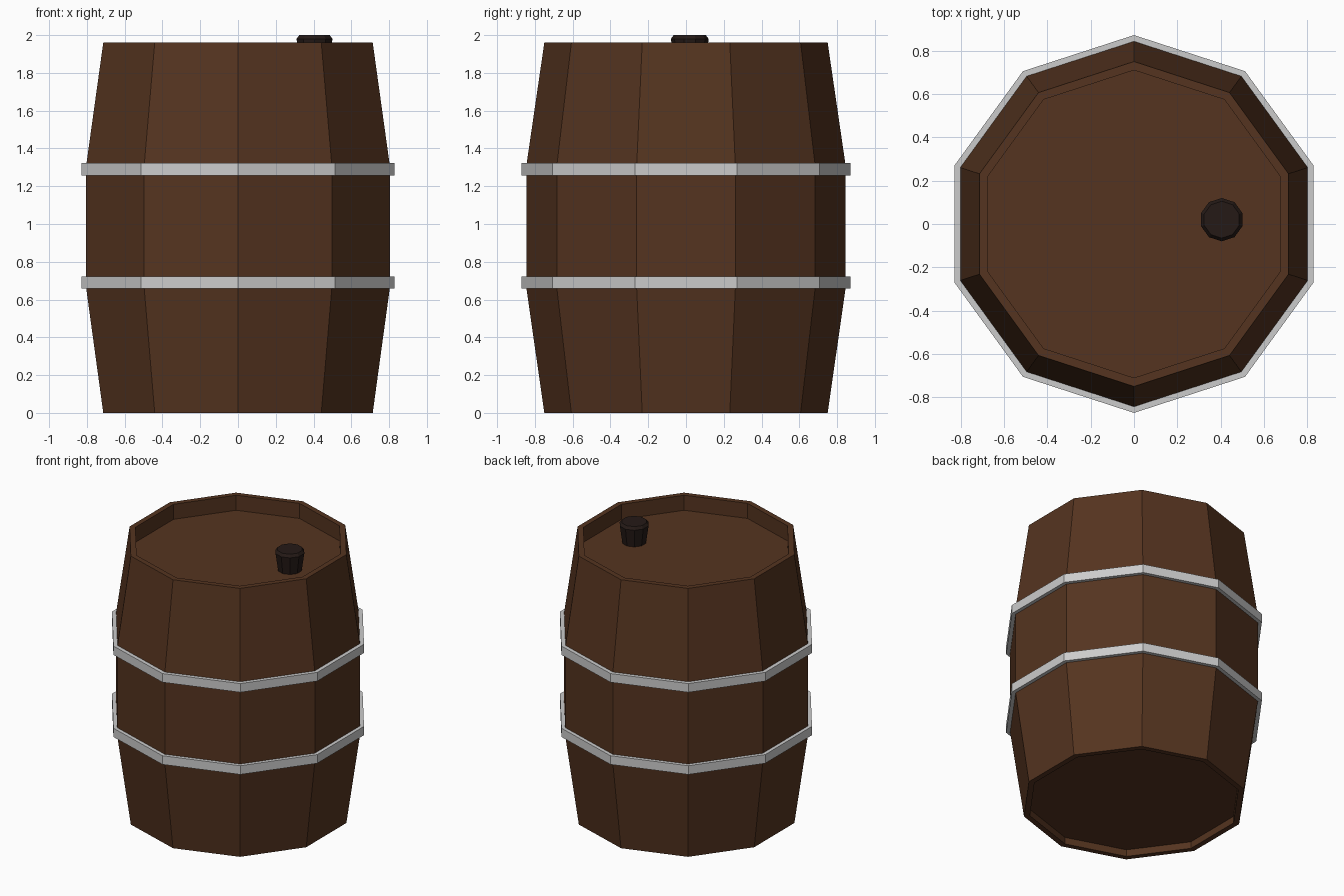
import bpy, bmesh, math

if "Cube" in bpy.data.objects:
    bpy.data.objects.remove(bpy.data.objects["Cube"])

SIDES = 10


def material(name, rgb):
    mat = bpy.data.materials.new(name)
    mat.diffuse_color = (*rgb, 1)
    mat.use_nodes = True
    mat.node_tree.nodes["Principled BSDF"].inputs["Base Color"].default_value = mat.diffuse_color
    return mat


def lathe(name, profile, mat=None, closed=False, location=(0, 0, 0)):
    """Revolve an (r, z) profile into flat facets with a corner on +y.
    Open profiles are capped at both ends; closed ones make a ring."""
    bm = bmesh.new()
    rings = []
    for r, z in profile:
        ring = []
        for i in range(SIDES):
            a = math.pi / 2 + i * math.tau / SIDES
            ring.append(bm.verts.new((r * math.cos(a), r * math.sin(a), z)))
        rings.append(ring)
    pairs = list(zip(rings, rings[1:]))
    if closed:
        pairs.append((rings[-1], rings[0]))
    else:
        bm.faces.new(rings[0])
        bm.faces.new(rings[-1])
    for a, b in pairs:
        for i in range(SIDES):
            j = (i + 1) % SIDES
            bm.faces.new((a[i], a[j], b[j], b[i]))
    bmesh.ops.recalc_face_normals(bm, faces=bm.faces)
    mesh = bpy.data.meshes.new(name)
    bm.to_mesh(mesh)
    bm.free()
    obj = bpy.data.objects.new(name, mesh)
    obj.location = location
    if mat:
        mesh.materials.append(mat)
    bpy.context.collection.objects.link(obj)
    return obj


wood = material("wood", (0.09, 0.034, 0.014))
dark_wood = material("dark_wood", (0.018, 0.010, 0.008))

# Barrel body: staves with recessed heads at bottom and top
lathe("barrel_body", [
    (0.71, 0.05), (0.71, 0.0), (0.75, 0.0), (0.845, 0.66),
    (0.845, 1.31), (0.75, 1.96), (0.71, 1.96), (0.71, 1.85)], wood)

# Metal hoops
for name, z in (("lower_hoop", 0.69), ("upper_hoop", 1.29)):
    lathe(name, [(0.835, -0.032), (0.872, -0.032),
                 (0.872, 0.032), (0.835, 0.032)], closed=True, location=(0, 0, z))

# Tapered bung standing on the top head
lathe("bung", [(0.08, 1.84), (0.1, 1.98), (0.085, 2.0)], dark_wood,
      location=(0.405, 0.02, 0))
